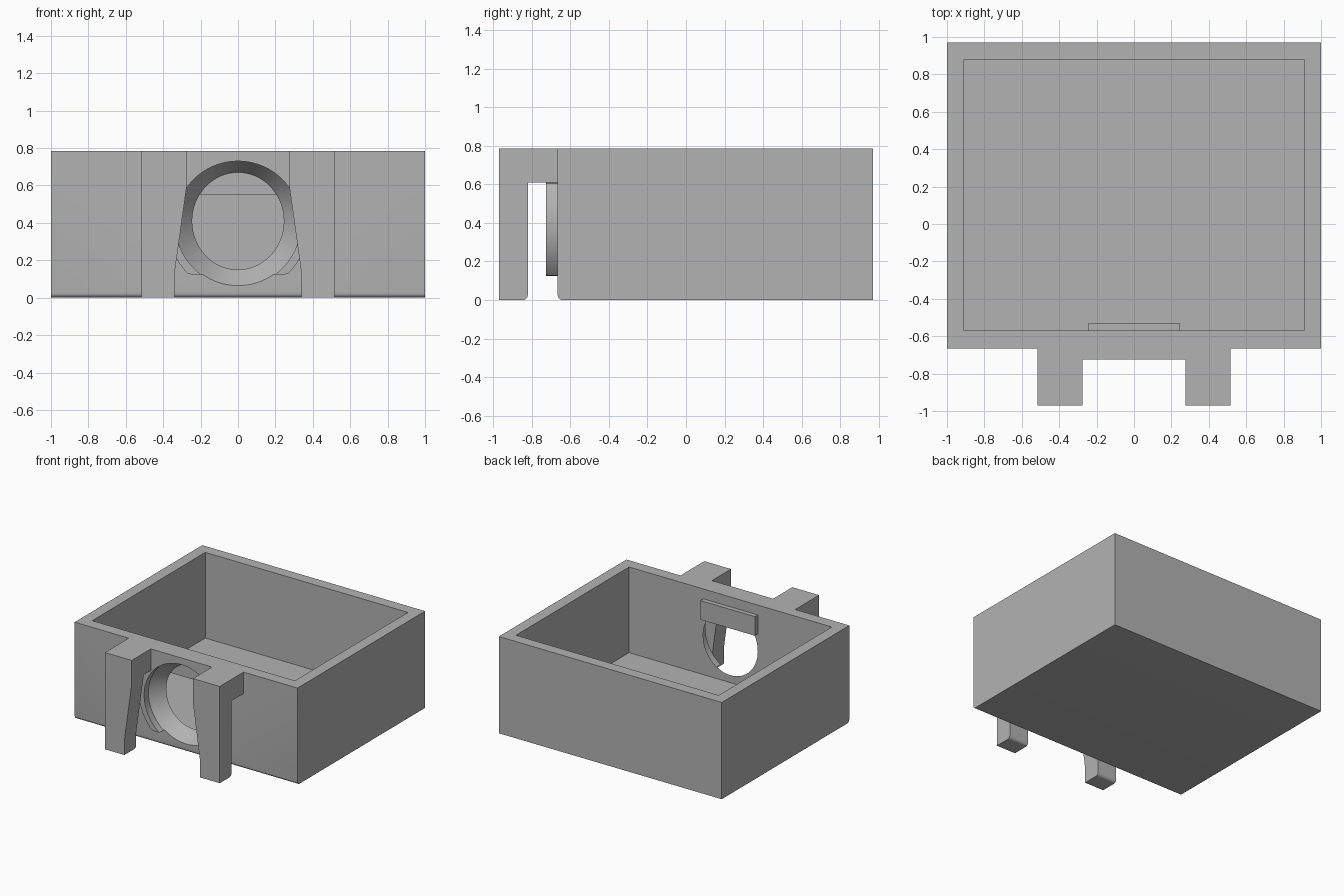
import bpy, bmesh
from math import sin, cos, pi, radians
from mathutils import Vector

cube = bpy.data.objects.get("Cube")
if cube:
    bpy.data.objects.remove(cube, do_unlink=True)

GREY = (0.45, 0.45, 0.45, 1)
grey = bpy.data.materials.new("plain grey")
grey.use_nodes = True
grey.diffuse_color = GREY
grey.node_tree.nodes["Principled BSDF"].inputs["Base Color"].default_value = GREY

HEIGHT, FRONT, BACK = 0.785, -0.665, 0.97
INNER_FRONT, FLOOR = -0.57, 0.09
RING_FRONT, LEDGE = -0.725, 0.61
ROUND = 0.025


def finish(name, bm):
    bmesh.ops.recalc_face_normals(bm, faces=bm.faces)
    mesh = bpy.data.meshes.new(name)
    bm.to_mesh(mesh)
    bm.free()
    mesh.materials.append(grey)
    obj = bpy.data.objects.new(name, mesh)
    bpy.context.collection.objects.link(obj)
    return obj


def loft(name, rings):
    """Closed solid through a row of matching rings."""
    bm = bmesh.new()
    loops = [[bm.verts.new(p) for p in ring] for ring in rings]
    n = len(loops[0])
    for a, b in zip(loops, loops[1:]):
        for i in range(n):
            j = (i + 1) % n
            bm.faces.new((a[i], a[j], b[j], b[i]))
    bm.faces.new(loops[0])
    bm.faces.new(loops[-1])
    return finish(name, bm)


def prism_x(name, profile, x0, x1):
    return loft(name, [[(x, y, z) for y, z in profile] for x in (x0, x1)])


def prism_y(name, profile, y0, y1):
    return loft(name, [[(x, y, z) for x, z in profile] for y in (y0, y1)])


def box(name, x0, x1, y0, y1, z0, z1):
    return prism_x(name, [(y0, z0), (y1, z0), (y1, z1), (y0, z1)], x0, x1)


def oval(rx, rz, z, n=96):
    return [(rx * cos(2 * pi * i / n), z + rz * sin(2 * pi * i / n)) for i in range(n)]


def corner(y, z, start, steps=6):
    """Quarter round about a centre, starting at an angle in degrees."""
    return [(y + ROUND * cos(radians(start + 90 * i / steps)),
             z + ROUND * sin(radians(start + 90 * i / steps))) for i in range(steps + 1)]


def cut(obj, cutter):
    mod = obj.modifiers.new("cut", "BOOLEAN")
    mod.operation, mod.solver, mod.object = "DIFFERENCE", "EXACT", cutter
    activate(obj)
    bpy.ops.object.modifier_apply(modifier=mod.name)


def activate(obj):
    bpy.ops.object.select_all(action="DESELECT")
    obj.select_set(True)
    bpy.context.view_layer.objects.active = obj


# Cutters: box cavity, flared round opening, gap behind the hooks
cavity = box("cavity_cutter", -0.91, 0.91, INNER_FRONT, 0.88, FLOOR, 1)
wide, narrow = oval(0.335, 0.335, 0.395), oval(0.245, 0.26, 0.41)
opening = loft("opening_cutter", [
    [(x, y, z) for x, z in ring]
    for y, ring in ((-0.78, wide), (FRONT - 0.005, wide), (INNER_FRONT, narrow), (-0.5, narrow))])
gap = prism_x("gap_cutter",
              [(-0.6, LEDGE), (-0.6, -0.05), (-0.82 - ROUND, -0.05)]
              + corner(-0.82 - ROUND, ROUND, -90) + [(-0.82, LEDGE)], -1, 1)

# Open box with a rounded lower front edge
body = prism_x("open_box", corner(FRONT + ROUND, ROUND, 180)
               + [(BACK, 0), (BACK, HEIGHT), (FRONT, HEIGHT)], -1, 1)
cut(body, cavity)
cut(body, opening)

# Raised rim around the opening, flat at the bottom
rim = prism_y("opening_rim", [(x, min(max(z, 0.125), LEDGE)) for x, z in oval(0.378, 0.378, 0.395)],
              RING_FRONT, FRONT)
bm = bmesh.new()
bm.from_mesh(rim.data)
bmesh.ops.dissolve_limit(bm, angle_limit=0.001, verts=bm.verts, edges=bm.edges)
bm.to_mesh(rim.data)
bm.free()
cut(rim, opening)

# Ledge joining the two hooks
ledge = box("hook_ledge", -0.275, 0.275, RING_FRONT, FRONT, LEDGE, HEIGHT)
cut(ledge, opening)

# Pair of hanging hooks with tapered inner sides
parts = [body, rim, ledge]
for side, sign in (("left", 1), ("right", -1)):
    outline = [(0.275, HEIGHT), (0.515, HEIGHT), (0.515, 0), (0.34, 0), (0.34, 0.125), (0.275, 0.59)]
    hook = prism_y(side + "_hook", [(sign * x, z) for x, z in outline], -0.97, FRONT)
    cut(hook, gap)
    parts.append(hook)

# Small bar inside, across the top of the opening
parts.append(box("inner_bar", -0.245, 0.245, INNER_FRONT, -0.533, 0.55, 0.705))

for cutter in (cavity, opening, gap):
    bpy.data.objects.remove(cutter, do_unlink=True)
for part in parts:
    activate(part)
    bpy.ops.object.shade_smooth_by_angle(angle=radians(30))
